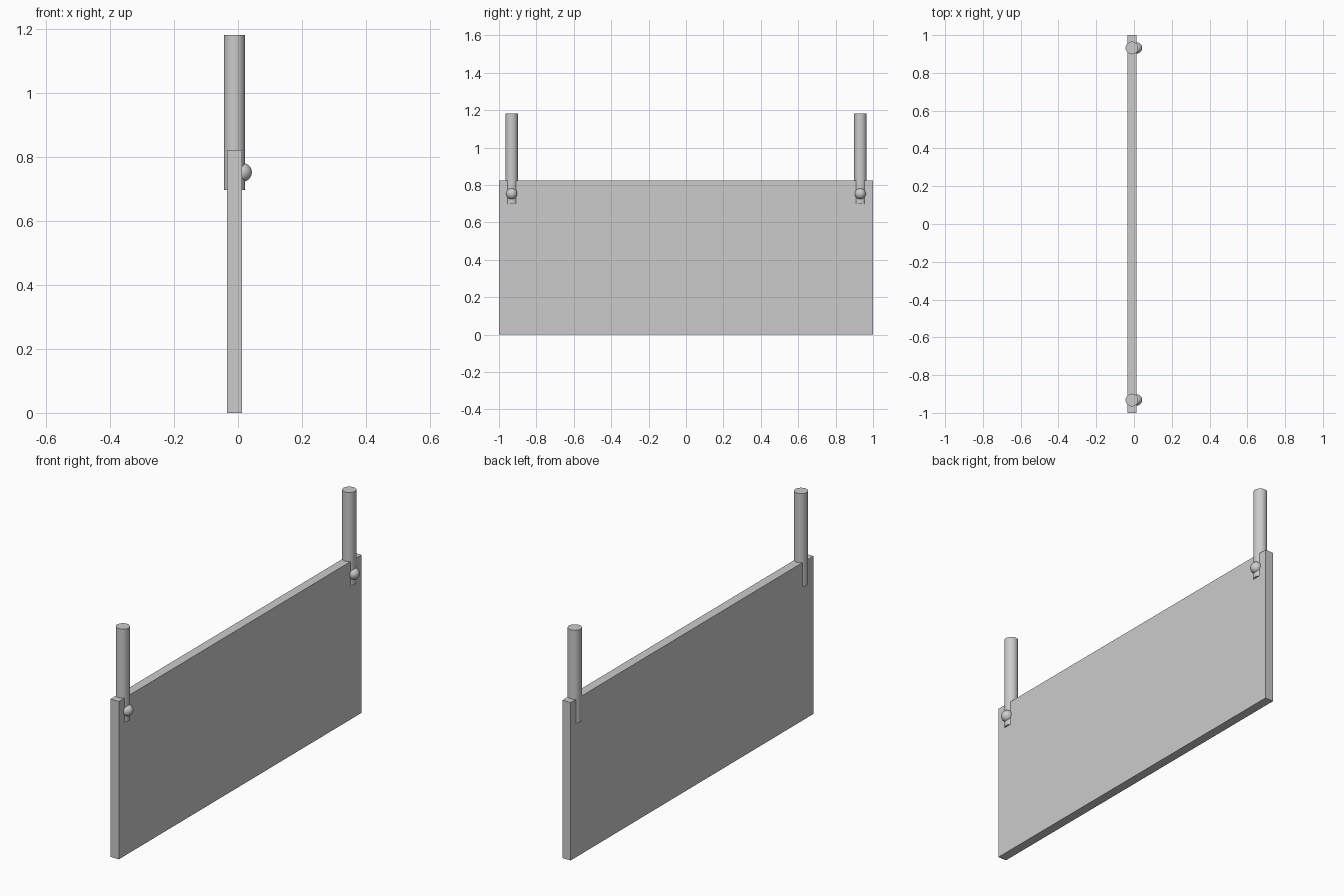
import bpy
from math import radians

if "Cube" in bpy.data.objects:
    bpy.data.objects.remove(bpy.data.objects["Cube"])

AXIS_X = -0.011   # shared centre plane of panel and posts
POST_Y = 0.932


def smooth(name):
    ob = bpy.context.object
    ob.name = name
    bpy.ops.object.shade_smooth_by_angle(angle=radians(35))


# Flat rectangular panel
bpy.ops.mesh.primitive_cube_add(size=1, location=(AXIS_X, 0, 0.4115))
panel = bpy.context.object
panel.name = "panel"
panel.scale = (0.048, 2.0, 0.823)
bpy.ops.object.transform_apply(location=False, rotation=False, scale=True)

for side, label in ((-1, "near"), (1, "far")):
    # Upright post sunk into the panel's top edge
    bpy.ops.mesh.primitive_cylinder_add(
        vertices=32, radius=0.0335, depth=0.485,
        location=(AXIS_X, side * POST_Y, 0.9405))
    smooth(label + "_post")

    # Round knob on the post's right face
    bpy.ops.mesh.primitive_uv_sphere_add(
        segments=32, ring_count=16, radius=0.0295,
        location=(0.0138, side * POST_Y, 0.7525))
    smooth(label + "_knob")
